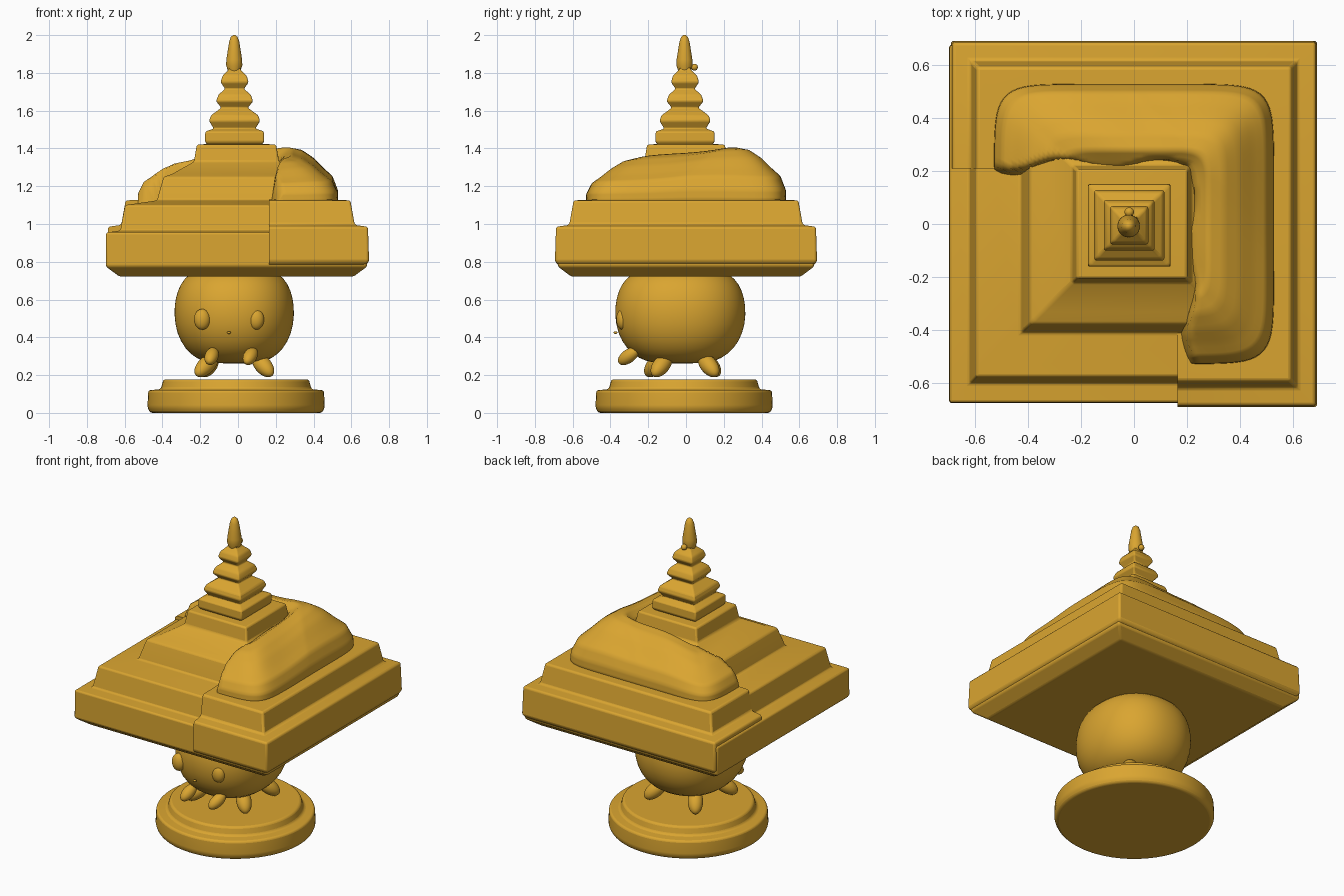
import bpy, bmesh, math
from mathutils import Vector

if "Cube" in bpy.data.objects:
    bpy.data.objects.remove(bpy.data.objects["Cube"], do_unlink=True)

GOLD = (0.70, 0.376, 0.03, 1)
gold = bpy.data.materials.new("gold")
gold.use_nodes = True
gold.diffuse_color = GOLD
gold.node_tree.nodes["Principled BSDF"].inputs["Base Color"].default_value = GOLD


def finish(name, bm, angle=35):
    bmesh.ops.recalc_face_normals(bm, faces=bm.faces)
    mesh = bpy.data.meshes.new(name)
    bm.to_mesh(mesh)
    bm.free()
    mesh.materials.append(gold)
    ob = bpy.data.objects.new(name, mesh)
    bpy.context.collection.objects.link(ob)
    bpy.ops.object.select_all(action='DESELECT')
    ob.select_set(True)
    bpy.context.view_layer.objects.active = ob
    bpy.ops.object.shade_smooth_by_angle(angle=math.radians(angle))
    return ob


def lathe(name, profile, n, power=2, center=(0, 0), scale=(1, 1), warp=None, angle=35):
    """Stack rings of (half width, z); power None is square, 2 round, higher rounded square."""
    bm = bmesh.new()
    rings = []
    for h, z in profile:
        ring = []
        for i in range(n):
            a = 2 * math.pi * (i + 0.5) / n
            c, s = abs(math.cos(a)), abs(math.sin(a))
            r = max(c, s) if power is None else (c ** power + s ** power) ** (1 / power)
            x = center[0] + h * scale[0] * math.cos(a) / r
            y = center[1] + h * scale[1] * math.sin(a) / r
            ring.append(bm.verts.new((x, y, warp(x, y, z) if warp else z)))
        rings.append(ring)
    for low, high in zip(rings, rings[1:]):
        for i in range(n):
            j = (i + 1) % n
            bm.faces.new((low[i], low[j], high[j], high[i]))
    bm.faces.new(rings[0])
    bm.faces.new(rings[-1])
    return finish(name, bm, angle)


def bevel(ob, width):
    mod = ob.modifiers.new("soft_edges", 'BEVEL')
    mod.width = width
    mod.segments = 3
    mod.limit_method = 'ANGLE'
    mod.angle_limit = math.radians(25)


def blob(name, center, size, direction=(0, 0, 1)):
    bm = bmesh.new()
    bmesh.ops.create_uvsphere(bm, u_segments=24, v_segments=16, radius=1)
    ob = finish(name, bm, 60)
    ob.location = center
    ob.scale = size
    ob.rotation_euler = Vector(direction).to_track_quat('Z', 'Y').to_euler()
    return ob


def limb(name, start, end, radius):
    a, b = Vector(start), Vector(end)
    blob(name, (a + b) / 2, (radius, radius, (b - a).length / 2 + radius * 0.55), b - a)


# Round stepped base
base = lathe("base", [(.455, 0), (.47, .03), (.465, .12), (.40, .125), (.385, .178)],
             72, center=(-.01, -.01))
bevel(base, .012)

# Plump body
body = lathe("body", [(.06, .262), (.14, .266), (.2, .287), (.26, .337), (.305, .42), (.32, .52),
                      (.312, .61), (.285, .685), (.24, .735), (.18, .765)],
             48, 2.2, (-.02, -.03), (1, 1.09), angle=80)
body.modifiers.new("smooth", 'SUBSURF').levels = 1
body.modifiers["smooth"].render_levels = 1

# Face
for side, x in (("right", -.19), ("left", .095)):
    blob(side + "_eye", (x, -.335, .495), (.043, .034, .055))
blob("mouth", (-.048, -.373, .425), (.01, .01, .007))

# Small arms and splayed legs
limb("right_arm", (-.13, -.27, .325), (-.15, -.34, .275), .036)
limb("left_arm", (.08, -.27, .325), (.05, -.34, .275), .036)
limb("right_front_leg", (-.13, -.13, .29), (-.205, -.195, .215), .045)
limb("left_front_leg", (.1, -.1, .29), (.165, -.16, .215), .045)
limb("right_back_leg", (-.13, .09, .29), (-.18, .16, .215), .045)
limb("left_back_leg", (.1, .09, .29), (.165, .15, .215), .045)

# Square tiered roof
roof = lathe("roof", [(.62, .722), (.692, .775), (.69, .955), (.615, .965), (.59, 1.10),
                      (.42, 1.125), (.41, 1.165), (.385, 1.25), (.34, 1.265), (.225, 1.33),
                      (.21, 1.42), (.13, 1.425)], 4, None, (-.008, 0), (1, .98))
bevel(roof, .01)

# Thicker outer layer over the left and back of the roof
layer = lathe("roof_layer", [(.66, .77), (.694, .80), (.688, .985), (.618, .995), (.595, 1.125),
                             (.45, 1.13)], 4, None)
bevel(layer, .012)
bpy.ops.mesh.primitive_cube_add(size=2, location=(.165 - 1, .21 - 1, 1))
cutter = bpy.context.object
cutter.name = "layer_cutter"
cutter.hide_render = True
cut = layer.modifiers.new("open_corner", 'BOOLEAN')
cut.operation = 'DIFFERENCE'
cut.solver = 'EXACT'
cut.object = cutter
bpy.context.view_layer.objects.active = layer
for mod in list(layer.modifiers):
    bpy.ops.object.modifier_apply(modifier=mod.name)
bpy.data.objects.remove(cutter, do_unlink=True)


# Soft drape, sinking out of sight over the open front corner
def sink(x, y, z):
    lift = max(0, z - 1.1) / .3
    z -= .065 * lift * (1 - min(1, max(0, (x + y) / .5)))
    z += .008 * lift * math.sin(13 * x + 9 * y)
    edge = min(.225 + .015 * math.sin(19 * y) - x, .235 + .02 * math.sin(17 * x) - y)
    w = min(1, max(0, edge / .065))
    return z + (.95 - z) * w * w * (3 - 2 * w)


coarse = [(.50, 1.08), (.53, 1.13), (.528, 1.18), (.5, 1.25), (.455, 1.29), (.4, 1.345),
          (.34, 1.39), (.28, 1.41), (.23, 1.375), (.18, 1.33)]
fine = []
for (h0, z0), (h1, z1) in zip(coarse, coarse[1:]):
    fine += [(h0 + (h1 - h0) * t / 4, z0 + (z1 - z0) * t / 4) for t in range(4)]
lathe("drape", fine + coarse[-1:], 200, 8, warp=sink, angle=70)

# Stacked square spire
spire = lathe("spire", [(.14, 1.415), (.157, 1.435), (.155, 1.49), (.11, 1.505), (.135, 1.545),
                        (.125, 1.575), (.07, 1.615), (.098, 1.65), (.085, 1.685), (.05, 1.715),
                        (.074, 1.75), (.064, 1.785), (.032, 1.815), (.03, 1.83)],
              4, None, (-.018, -.005))
bevel(spire, .008)

# Rounded finial with a small bead at the back
lathe("finial", [(.03, 1.80), (.043, 1.84), (.042, 1.87), (.034, 1.92), (.027, 1.965),
                 (.018, 1.99), (.006, 2.0)], 32, center=(-.02, -.008), angle=60)
blob("bead", (-.018, .045, 1.83), (.018, .018, .018))
